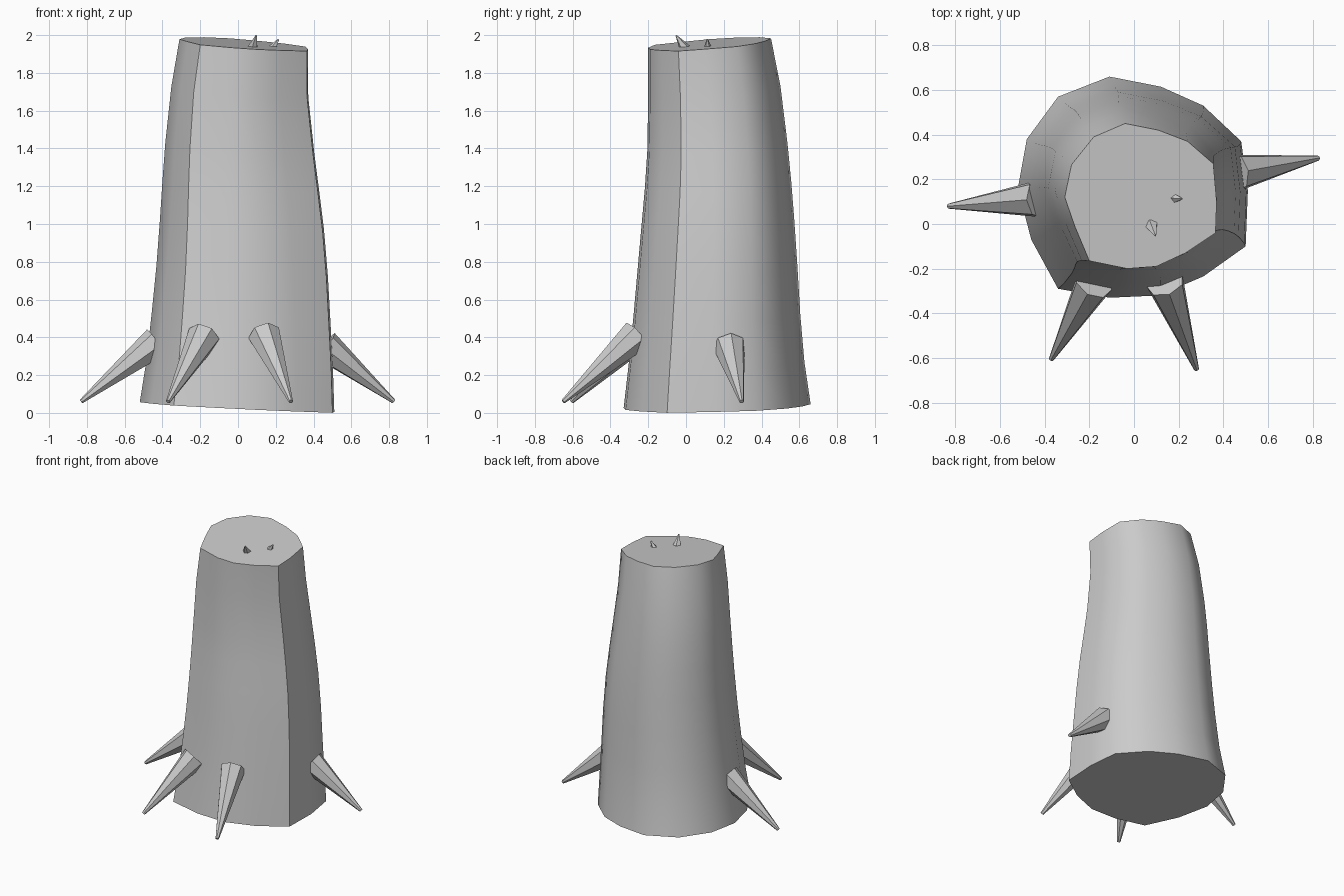
import bpy, bmesh, math
from mathutils import Vector

if "Cube" in bpy.data.objects:
    bpy.data.objects.remove(bpy.data.objects["Cube"])


def finish(name, bm, angle):
    bmesh.ops.recalc_face_normals(bm, faces=bm.faces)
    me = bpy.data.meshes.new(name)
    bm.to_mesh(me)
    bm.free()
    ob = bpy.data.objects.new(name, me)
    bpy.context.collection.objects.link(ob)
    bpy.ops.object.select_all(action='DESELECT')
    ob.select_set(True)
    bpy.context.view_layer.objects.active = ob
    bpy.ops.object.shade_smooth_by_angle(angle=math.radians(angle))
    return ob


# Irregular outlines of the trunk at the ground and at the cut
BOTTOM = [(-.11, .66), (.12, .615), (.31, .53), (.48, .37), (.51, .15), (.50, -.10), (.31, -.235),
          (.11, -.32), (-.11, -.33), (-.34, -.29), (-.46, -.07), (-.52, .16), (-.48, .38), (-.34, .57)]
TOP = [(-.04, .45), (.11, .42), (.24, .37), (.355, .27), (.37, .10), (.365, -.04), (.23, -.13),
       (.10, -.19), (-.03, -.20), (-.20, -.165), (-.265, -.01), (-.31, .12), (-.28, .265), (-.18, .39)]

# Trunk extents by height: z, xmin, xmax, ymin, ymax
LEVELS = [(.03, -.52, .51, -.33, .66), (.25, -.485, .503, -.305, .627), (.5, -.457, .49, -.28, .605),
          (.75, -.432, .476, -.258, .59), (1.0, -.413, .455, -.236, .573), (1.2, -.40, .43, -.218, .557),
          (1.4, -.385, .404, -.205, .537), (1.7, -.353, .372, -.20, .50), (1.955, -.31, .37, -.20, .45)]


def normalised(pts):
    xs, ys = zip(*pts)
    return [((x - min(xs)) / (max(xs) - min(xs)), (y - min(ys)) / (max(ys) - min(ys))) for x, y in pts]


# Trunk
nb, nt = normalised(BOTTOM), normalised(TOP)
bm = bmesh.new()
rings = []
for z, x0, x1, y0, y1 in LEVELS:
    t = (z - .03) / 1.925
    ring = []
    for a, b in zip(nb, nt):
        u, v = a[0] + (b[0] - a[0]) * t, a[1] + (b[1] - a[1]) * t
        x, y = x0 + (x1 - x0) * u, y0 + (y1 - y0) * v
        tilt_x, tilt_y = -.05 - .025 * t, .02 + .055 * t
        ring.append(bm.verts.new((x, y, z + tilt_x * x + tilt_y * (y - .12))))
    rings.append(ring)
for lo, hi in zip(rings, rings[1:]):
    for i in range(len(lo)):
        j = (i + 1) % len(lo)
        bm.faces.new((lo[i], lo[j], hi[j], hi[i]))
bm.faces.new(rings[0])
bm.faces.new(rings[-1])
finish("trunk", bm, 50)


def spike(name, base, tip, r0, r1, sides, sink):
    """Tapered spike from base to tip, sunk a little into the trunk."""
    base, tip = Vector(base), Vector(tip)
    d = (tip - base).normalized()
    r0 += (r0 - r1) * sink / (tip - base).length
    base = base - d * sink
    bm = bmesh.new()
    bmesh.ops.create_cone(bm, cap_ends=True, segments=sides, radius1=r0, radius2=r1,
                          depth=(tip - base).length)
    rot = d.to_track_quat('Z', 'Y')
    for v in bm.verts:
        v.co = rot @ v.co + (base + tip) / 2
    finish(name, bm, 50)


# Roots
spike("root_left", (-.46, .11, .35), (-.83, .08, .06), .08, .012, 7, .04)
spike("root_front_left", (-.195, -.29, .38), (-.37, -.605, .06), .082, .012, 7, .04)
spike("root_front_right", (.15, -.29, .385), (.28, -.65, .06), .082, .012, 7, .04)
spike("root_right", (.49, .235, .33), (.825, .295, .06), .08, .012, 7, .04)

# Splinters on the cut
spike("splinter_front", (.08, -.01, 1.935), (.096, -.052, 1.998), .028, .004, 5, .01)
spike("splinter_back", (.183, .115, 1.93), (.215, .113, 1.978), .022, .004, 5, .01)
